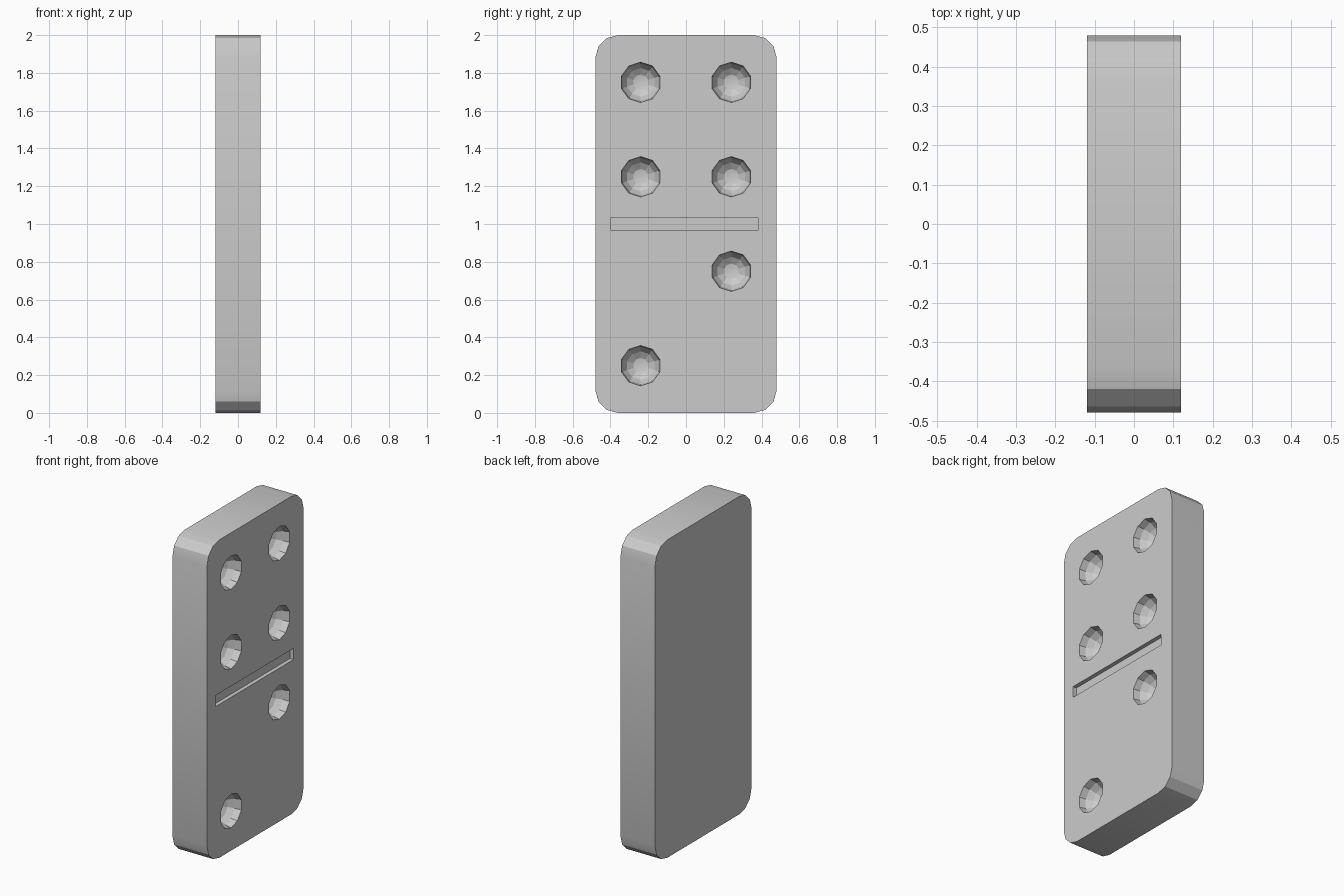
import bpy, bmesh
from math import sin, cos, pi, radians
from mathutils import Matrix

if "Cube" in bpy.data.objects:
    bpy.data.objects.remove(bpy.data.objects["Cube"])

HALF_T, HALF_W, H, R = 0.12, 0.48, 2.0, 0.12


def finish(bm, name, hidden=False):
    bmesh.ops.recalc_face_normals(bm, faces=bm.faces)
    mesh = bpy.data.meshes.new(name)
    bm.to_mesh(mesh)
    bm.free()
    obj = bpy.data.objects.new(name, mesh)
    bpy.context.collection.objects.link(obj)
    obj.hide_render = hidden
    return obj


# Tile body: rounded rectangle, three segments per corner, extruded along x
bm = bmesh.new()
outline = []
for q, (sy, sz) in enumerate([(1, 1), (-1, 1), (-1, -1), (1, -1)]):
    for i in range(4):
        a = q * pi / 2 + i * pi / 6
        outline.append((sy * (HALF_W - R) + R * cos(a),
                        H / 2 + sz * (H / 2 - R) + R * sin(a)))
back = bm.faces.new([bm.verts.new((-HALF_T, y, z)) for y, z in outline])
ext = bmesh.ops.extrude_face_region(bm, geom=[back], use_keep_orig=True)
bmesh.ops.translate(bm, vec=(2 * HALF_T, 0, 0),
                    verts=[v for v in ext["geom"] if isinstance(v, bmesh.types.BMVert)])
tile = finish(bm, "domino_tile")

# Cutters: ten-sided pips (four above the divider, two below) and the divider groove
bm = bmesh.new()
pips = [(-0.24, 1.75), (0.24, 1.75), (-0.24, 1.25), (0.24, 1.25),
        (0.24, 0.75), (-0.24, 0.25)]
for y, z in pips:
    m = Matrix.Translation((HALF_T, y, z)) @ Matrix.Rotation(pi / 2, 4, 'X') \
        @ Matrix.Rotation(pi / 2, 4, 'Y') 
    m = Matrix.Translation((HALF_T, y, z)) @ Matrix(((0, 0, 1, 0), (1, 0, 0, 0),
                                                     (0, 1, 0, 0), (0, 0, 0, 1)))
    bmesh.ops.create_uvsphere(bm, u_segments=10, v_segments=8, radius=0.107, matrix=m)
bmesh.ops.create_cube(bm, size=1, matrix=Matrix.Translation((HALF_T, -0.008, 1.0))
                      @ Matrix.Diagonal((0.05, 0.778, 0.07, 1)))
cutter = finish(bm, "recess_cutter", hidden=True)

# Carve the recesses
mod = tile.modifiers.new("recesses", 'BOOLEAN')
mod.operation = 'DIFFERENCE'
mod.solver = 'EXACT'
mod.object = cutter
bpy.context.view_layer.objects.active = tile
tile.select_set(True)
bpy.ops.object.modifier_apply(modifier=mod.name)
bpy.data.objects.remove(cutter, do_unlink=True)
bpy.ops.object.shade_smooth_by_angle(angle=radians(20))
